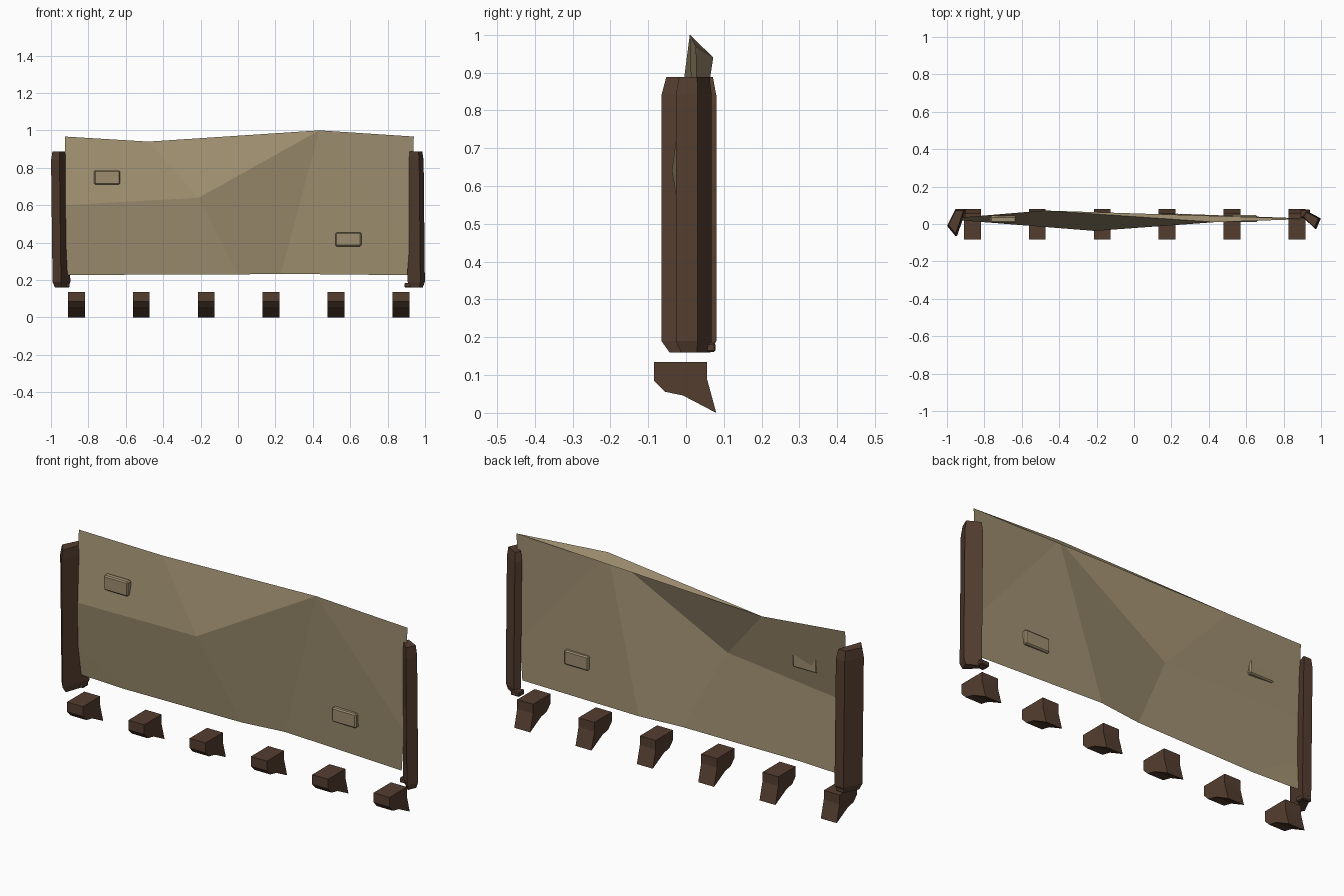
import bpy
import bmesh

cube = bpy.data.objects.get("Cube")
if cube:
    bpy.data.objects.remove(cube, do_unlink=True)


def material(name, rgb):
    m = bpy.data.materials.new(name)
    m.use_nodes = True
    m.diffuse_color = (*rgb, 1)
    m.node_tree.nodes["Principled BSDF"].inputs["Base Color"].default_value = (*rgb, 1)
    return m


tan = material("tan hide", (0.34, 0.27, 0.16))
brown = material("dark brown wood", (0.09, 0.048, 0.03))


def mesh_object(name, verts, faces, mat, fix_normals=True):
    bm = bmesh.new()
    vs = [bm.verts.new(v) for v in verts]
    for f in faces:
        bm.faces.new([vs[i] for i in f])
    if fix_normals:
        bmesh.ops.recalc_face_normals(bm, faces=bm.faces)
    me = bpy.data.meshes.new(name)
    bm.to_mesh(me)
    bm.free()
    me.materials.append(mat)
    ob = bpy.data.objects.new(name, me)
    bpy.context.collection.objects.link(ob)
    return ob


def loft(name, rings, mat):
    """Closed solid through rings of equal point count."""
    n = len(rings[0])
    faces = [list(range(n)), [i + n * (len(rings) - 1) for i in range(n)]]
    for r in range(len(rings) - 1):
        for i in range(n):
            j = (i + 1) % n
            faces.append([r * n + i, r * n + j, (r + 1) * n + j, (r + 1) * n + i])
    return mesh_object(name, [p for ring in rings for p in ring], faces, mat)


# Folded sheet, with a narrow ledge closing the fold at the top
points = {
    "top_right": (-0.925, 0.035, 0.967), "back_peak": (-0.48, 0.072, 0.94),
    "front_peak": (0.435, 0.01, 1.0), "top_left": (0.94, 0.027, 0.967),
    "middle": (-0.21, -0.037, 0.64), "right_mid": (-0.93, 0.02, 0.6),
    "right_low": (-0.93, 0.02, 0.385), "right_foot": (-0.91, 0.035, 0.228),
    "base_a": (-0.66, 0.022, 0.228), "base_b": (0.0, 0.03, 0.23),
    "base_c": (0.23, 0.055, 0.233), "left_foot": (0.905, 0.03, 0.226),
    "left_mid": (0.92, 0.03, 0.43),
}
facets = [
    "right_mid middle back_peak top_right",
    "middle front_peak back_peak",
    "middle base_b base_c front_peak",
    "front_peak base_c left_foot left_mid",
    "front_peak left_mid top_left",
    "right_mid right_low base_a base_b middle",
    "right_low right_foot base_a",
    "front_peak top_left back_peak",
]
keys = list(points)
mesh_object("wall_panel", list(points.values()),
            [[keys.index(k) for k in f.split()] for f in facets], tan, False)


# Upright posts: angled sections with narrowed ends
def post(name, section, lean):
    cx = sum(p[0] for p in section) / len(section)
    cy = sum(p[1] for p in section) / len(section)
    rings = []
    for z, s in ((0.16, 0.75), (0.19, 1.0), (0.84, 1.0), (0.888, 0.85)):
        dx = lean * (0.888 - z)
        rings.append([(cx + (x - cx) * s + dx, cy + (y - cy) * s, z) for x, y in section])
    return loft(name, rings, brown)


post("left_post", [(0.9, 0.04), (0.968, -0.027), (0.992, 0.03), (0.92, 0.068)], 0.01)
post("right_post", [(-0.955, -0.065), (-0.925, 0.02), (-0.905, 0.08),
                    (-0.955, 0.08), (-1.0, -0.01)], 0.012)


def block(name, centre, size, mat, bevel=0.0):
    x, y, z = centre
    a, b, c = (s / 2 for s in size)
    ob = loft(name, [[(x - a, y - b, h), (x + a, y - b, h), (x + a, y + b, h),
                      (x - a, y + b, h)] for h in (z - c, z + c)], mat)
    if bevel:
        mod = ob.modifiers.new("chamfer", "BEVEL")
        mod.width = bevel
        mod.segments = 1
    return ob


# Small feet at the post bases
for side, x in (("left", 0.915), ("right", -0.925)):
    block(side + "_post_foot", (x, 0.055, 0.173), (0.05, 0.045, 0.024), brown, 0.004)

# Raised patches going through the sheet
block("upper_patch", (-0.7, 0.025, 0.748), (0.138, 0.034, 0.075), tan, 0.006)
block("lower_patch", (0.59, 0.029, 0.417), (0.138, 0.036, 0.073), tan, 0.006)

# Row of brackets under the panel
profile = [(-0.084, 0.135), (0.056, 0.135), (0.056, 0.088), (0.08, 0.0),
           (-0.008, 0.046), (-0.056, 0.056), (-0.084, 0.085)]
for i in range(6):
    x = -0.864 + i * 0.347
    loft(f"bracket_{i + 1}", [[(x + d, y, z) for y, z in profile]
                              for d in (-0.045, 0.045)], brown)
